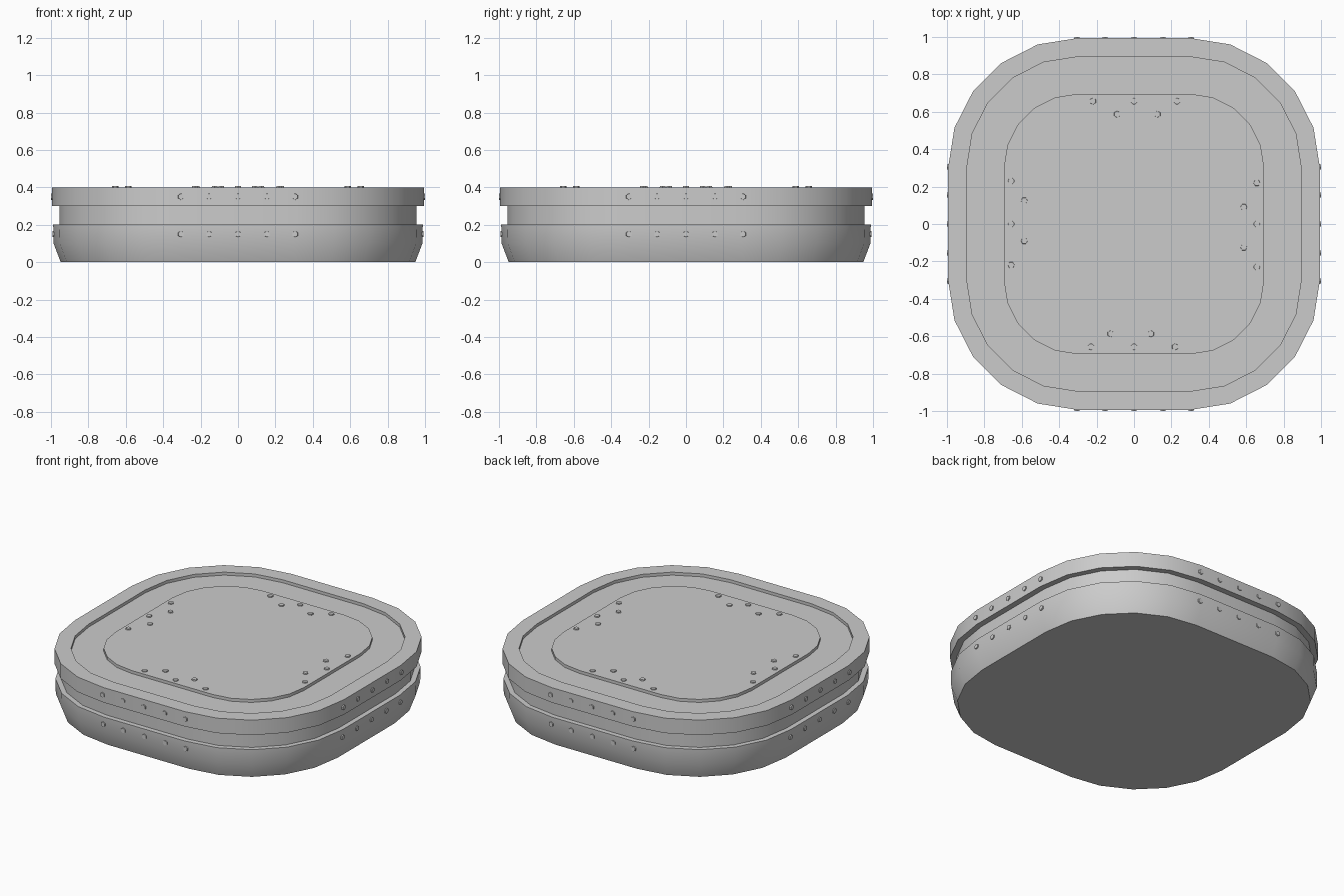
import bpy, bmesh
from math import sin, cos, pi, radians
from mathutils import Matrix, Vector

if "Cube" in bpy.data.objects:
    bpy.data.objects.remove(bpy.data.objects["Cube"])

CORNER = 0.3   # corner arc centre, shared by every outline
SEGS = 5       # segments per rounded corner


def outline(half):
    """Rounded square outline with the given half width."""
    r = half - CORNER
    pts = []
    for k, (sx, sy) in enumerate([(1, 1), (-1, 1), (-1, -1), (1, -1)]):
        for i in range(SEGS + 1):
            a = (k + i / SEGS) * pi / 2
            pts.append((sx * CORNER + r * cos(a), sy * CORNER + r * sin(a)))
    return pts


def finish(bm, name, angle):
    bmesh.ops.recalc_face_normals(bm, faces=bm.faces)
    me = bpy.data.meshes.new(name)
    bm.to_mesh(me)
    bm.free()
    ob = bpy.data.objects.new(name, me)
    bpy.context.collection.objects.link(ob)
    bpy.ops.object.select_all(action='DESELECT')
    ob.select_set(True)
    bpy.context.view_layer.objects.active = ob
    bpy.ops.object.shade_smooth_by_angle(angle=radians(angle))
    return ob


def loft(name, profile):
    """Stack rounded squares along (half width, z) pairs and cap both ends."""
    bm = bmesh.new()
    rings = [[bm.verts.new((x, y, z)) for x, y in outline(h)] for h, z in profile]
    n = len(rings[0])
    for a, b in zip(rings, rings[1:]):
        for i in range(n):
            j = (i + 1) % n
            bm.faces.new((a[i], a[j], b[j], b[i]))
    bm.faces.new(rings[0])
    bm.faces.new(rings[-1])
    return finish(bm, name, 20)


def bolts(name, spots, radius, height):
    """Small hexagonal bolt heads at (position, outward direction), on all four sides."""
    bm = bmesh.new()
    for k in range(4):
        turn = Matrix.Rotation(-k * pi / 2, 4, 'Z')
        for pos, out in spots:
            face = Vector(out).to_track_quat('Z', 'Y').to_matrix().to_4x4()
            bmesh.ops.create_cone(bm, cap_ends=True, segments=6, radius1=radius,
                                  radius2=radius * 0.9, depth=height,
                                  matrix=turn @ Matrix.Translation(pos) @ face)
    return finish(bm, name, 20)


# Body: chamfered foot, lower band, groove, upper band, shallow channel, raised plate
loft("body", [(0.948, 0), (0.986, 0.1), (0.988, 0.2), (0.955, 0.2),
              (0.955, 0.3), (0.994, 0.3), (0.994, 0.4), (0.894, 0.4),
              (0.894, 0.38), (0.696, 0.38), (0.696, 0.4)])

# Bolts on the plate, zigzag along each side
bolts("plate_bolts", [((x, y, 0.4), (0, 0, 1)) for x, y in
                      [(-0.22, 0.657), (0, 0.657), (0.23, 0.657),
                       (-0.09, 0.587), (0.125, 0.587)]], 0.019, 0.015)

# Bolts around the upper and lower bands
for name, half, z in [("upper_band_bolts", 0.994, 0.35), ("lower_band_bolts", 0.987, 0.15)]:
    bolts(name, [((x, half - 0.002, z), (0, 1, 0)) for x in (-0.305, -0.155, 0, 0.155, 0.305)],
          0.018, 0.016)
